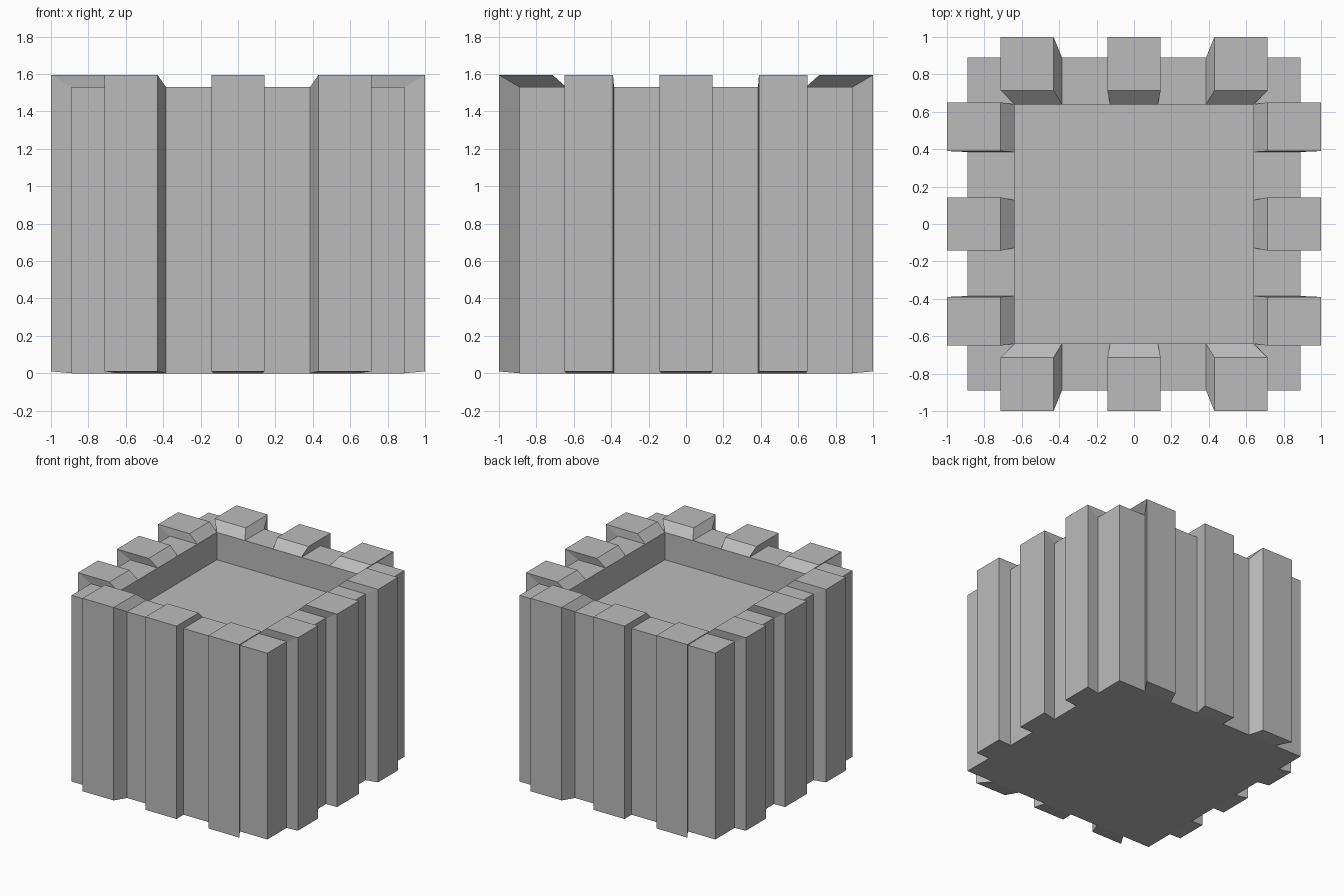
import bpy, bmesh
from mathutils import Matrix
from math import pi

if "Cube" in bpy.data.objects:
    bpy.data.objects.remove(bpy.data.objects["Cube"], do_unlink=True)

grey = bpy.data.materials.new("plain grey")
grey.use_nodes = True
color = (0.5, 0.5, 0.5, 1)
grey.diffuse_color = color
grey.node_tree.nodes["Principled BSDF"].inputs["Base Color"].default_value = color

HALF, OPEN, RIM = 0.89, 0.64, 1.53   # body half width, opening half width, rim height
FLOOR = 1.305                        # height of the recess floor


def make_object(name, bm):
    bmesh.ops.recalc_face_normals(bm, faces=bm.faces)
    mesh = bpy.data.meshes.new(name)
    bm.to_mesh(mesh)
    bm.free()
    mesh.materials.append(grey)
    obj = bpy.data.objects.new(name, mesh)
    bpy.context.collection.objects.link(obj)


# Square body with a shallow recess in its top
bm = bmesh.new()
rings = [[bm.verts.new((x * h, y * h, z)) for x, y in ((-1, -1), (1, -1), (1, 1), (-1, 1))]
         for h, z in ((HALF, 0), (HALF, RIM), (OPEN, RIM), (OPEN, FLOOR))]
for low, high in zip(rings, rings[1:]):
    for i in range(4):
        j = (i + 1) % 4
        bm.faces.new((low[i], low[j], high[j], high[i]))
bm.faces.new(rings[0])
bm.faces.new(rings[-1])
make_object("body", bm)

# Rib side profile as (y, z): inner line on the body, outer line flared away from it
INNER = ((-OPEN, RIM), (-HALF, RIM), (-HALF, 0))
OUTER = ((-0.713, 1.595), (-1, 1.595), (-1, 0.01))


def make_rib(name, base, flare, turn):
    """Bent bar over rim and wall; base and flare are its (left, right) edges."""
    bm = bmesh.new()
    ends = [([bm.verts.new((b, y, z)) for y, z in INNER],
             [bm.verts.new((f, y, z)) for y, z in OUTER]) for b, f in zip(base, flare)]
    (a_in, a_out), (b_in, b_out) = ends
    for i in range(2):
        bm.faces.new((a_out[i], a_out[i + 1], b_out[i + 1], b_out[i]))
        for inner, outer in ends:
            bm.faces.new((inner[i], inner[i + 1], outer[i + 1], outer[i]))
    for i in (0, 2):
        bm.faces.new((a_in[i], a_out[i], b_out[i], b_in[i]))
    bm.transform(Matrix.Rotation(turn * pi / 2, 4, "Z"))
    make_object(name, bm)


# Three ribs per side; the front and back corner ribs spread further outward
for turn, side in enumerate(("front", "left", "back", "right")):
    near, far = (0.43, 0.713) if turn % 2 == 0 else (0.39, 0.65)
    make_rib(side + "_middle_rib", (-0.128, 0.128), (-0.142, 0.142), turn)
    make_rib(side + "_first_rib", (-OPEN, -0.385), (-far, -near), turn)
    make_rib(side + "_last_rib", (0.385, OPEN), (near, far), turn)
